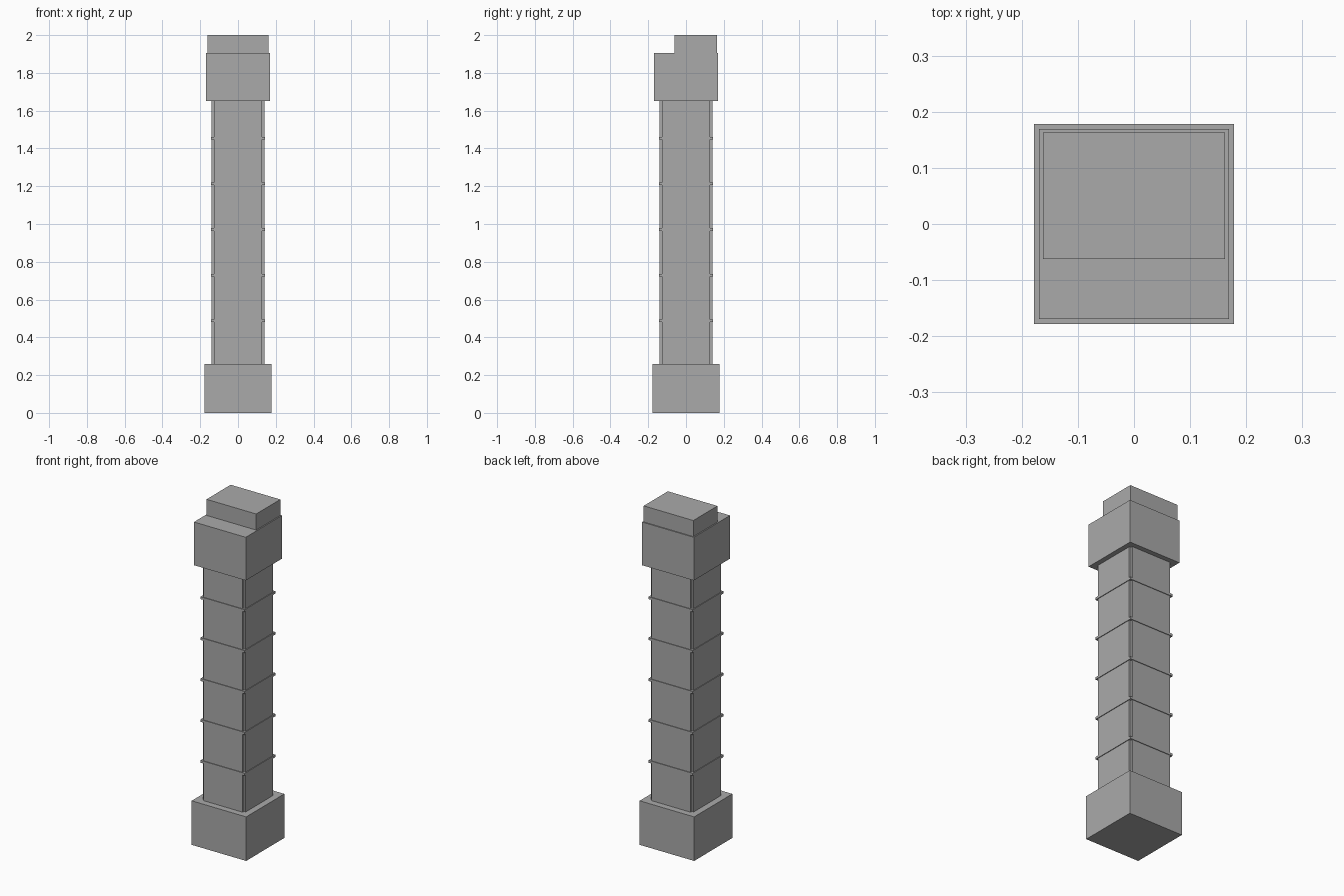
import bpy

if "Cube" in bpy.data.objects:
    bpy.data.objects.remove(bpy.data.objects["Cube"])

stone = bpy.data.materials.new("plain grey")
stone.diffuse_color = (0.40, 0.40, 0.40, 1)
stone.use_nodes = True
stone.node_tree.nodes["Principled BSDF"].inputs["Base Color"].default_value = stone.diffuse_color


def box(name, x0, x1, y0, y1, z0, z1):
    """Axis-aligned block between the given limits."""
    bpy.ops.mesh.primitive_cube_add(
        size=1, location=((x0 + x1) / 2, (y0 + y1) / 2, (z0 + z1) / 2))
    ob = bpy.context.object
    ob.name = name
    ob.scale = (x1 - x0, y1 - y0, z1 - z0)
    bpy.ops.object.transform_apply(location=False, rotation=False, scale=True)
    ob.data.materials.append(stone)
    return ob


def block(name, hx, hy, z0, z1):
    """Block centred on the vertical axis."""
    return box(name, -hx, hx, -hy, hy, z0, z1)


BASE_TOP, HEAD_BOTTOM, HEAD_TOP = 0.26, 1.65, 1.905
FACE, NOTCH = 0.14, 0.128

# Base and head blocks
block("base", 0.178, 0.178, 0, BASE_TOP)
block("head", 0.169, 0.169, HEAD_BOTTOM, HEAD_TOP)

# Raised cap set towards the back
box("cap", -0.162, 0.162, -0.062, 0.163, HEAD_TOP, 2.0)

# Shaft: crossed slabs leave a square notch down each corner
shaft = block("shaft", FACE, NOTCH, BASE_TOP, HEAD_BOTTOM)
cross = block("shaft_cross_slab", NOTCH, FACE, BASE_TOP, HEAD_BOTTOM)
cross.hide_render = True
cross.hide_viewport = True
mod = shaft.modifiers.new("cross", 'BOOLEAN')
mod.operation = 'UNION'
mod.solver = 'EXACT'
mod.object = cross
bpy.context.view_layer.objects.active = shaft
bpy.ops.object.modifier_apply(modifier=mod.name)
bpy.data.objects.remove(cross)

# Thin bands around the shaft at even spacing
for i in range(5):
    z = 0.488 + i * 0.2415
    block(f"band_{i + 1}", 0.144, 0.144, z - 0.007, z + 0.007)
